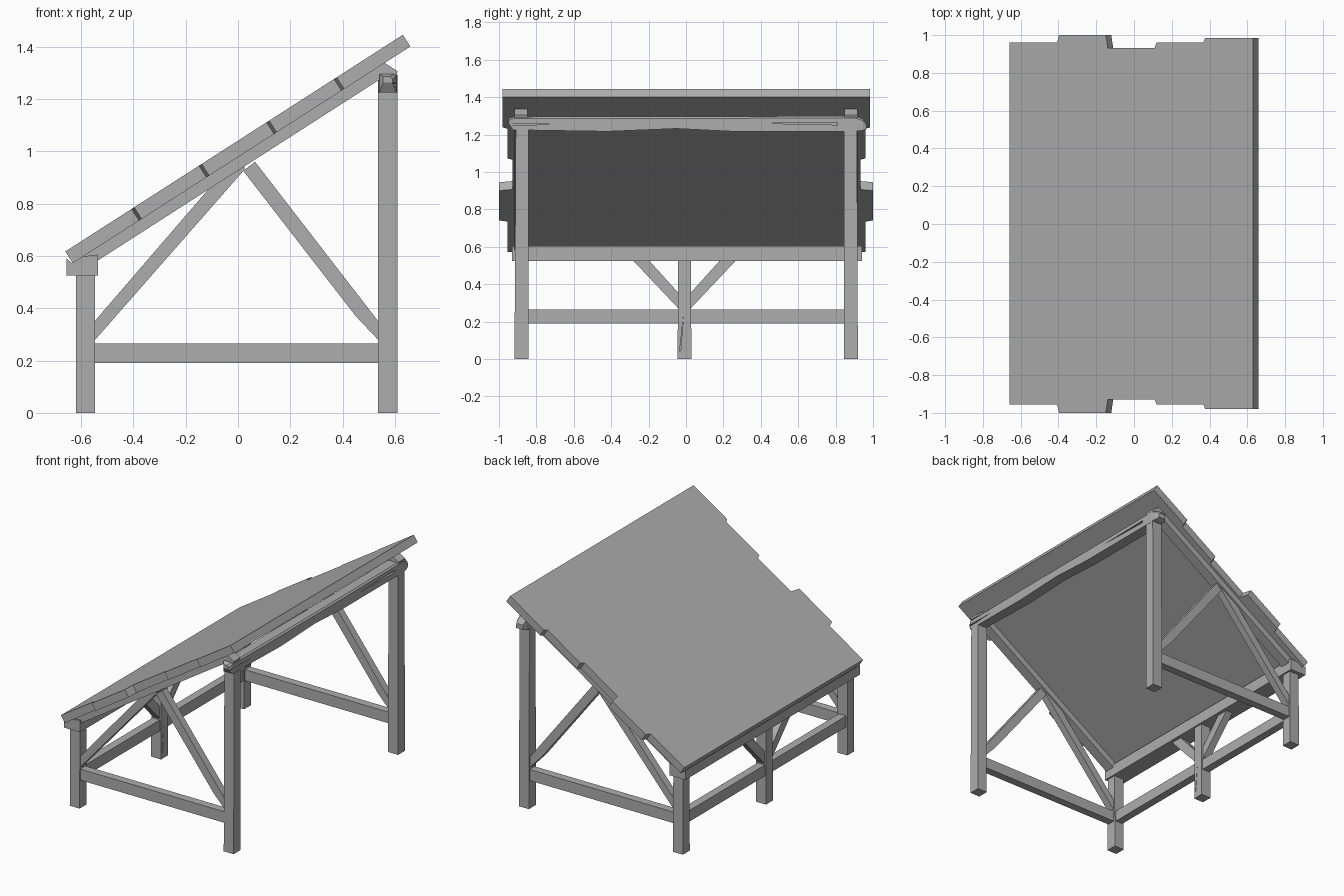
import bpy, bmesh, math
from mathutils import Vector

cube = bpy.data.objects.get("Cube")
if cube:
    bpy.data.objects.remove(cube)

wood = bpy.data.materials.new("grey_wood")
wood.use_nodes = True
GREY = (0.42, 0.42, 0.42, 1)
wood.diffuse_color = GREY
wood.node_tree.nodes["Principled BSDF"].inputs["Base Color"].default_value = GREY


def loft(name, rings):
    """Solid through a list of matching closed rings."""
    bm = bmesh.new()
    loops = [[bm.verts.new(p) for p in ring] for ring in rings]
    n = len(loops[0])
    bm.faces.new(loops[0])
    bm.faces.new(loops[-1])
    for a, b in zip(loops, loops[1:]):
        for i in range(n):
            j = (i + 1) % n
            bm.faces.new((a[i], a[j], b[j], b[i]))
    bmesh.ops.recalc_face_normals(bm, faces=bm.faces)
    mesh = bpy.data.meshes.new(name)
    bm.to_mesh(mesh)
    bm.free()
    mesh.materials.append(wood)
    ob = bpy.data.objects.new(name, mesh)
    bpy.context.collection.objects.link(ob)
    return ob


def side_prism(name, pts, y, depth):
    """x-z outline given thickness along y."""
    return loft(name, [[(x, y + s * depth / 2, z) for x, z in pts] for s in (-1, 1)])


def cross_prism(name, pts, x, depth):
    """y-z outline given thickness along x."""
    return loft(name, [[(x + s * depth / 2, y, z) for y, z in pts] for s in (-1, 1)])


def rect(a0, a1, z0, z1):
    return [(a0, z0), (a1, z0), (a1, z1), (a0, z1)]


def post(name, x, y, top, lean=0.0):
    """Square post, its head slightly narrower in depth."""
    def ring(z, h, dy):
        return [(x - 0.037, y - h + dy, z), (x + 0.037, y - h + dy, z),
                (x + 0.037, y + h + dy, z), (x - 0.037, y + h + dy, z)]
    return loft(name, [ring(0, 0.037, 0), ring(top, 0.034, lean)])


def carve(target, cutter):
    """Cut a weathering crack out of a timber and discard the cutter."""
    mod = target.modifiers.new("crack", "BOOLEAN")
    mod.operation, mod.solver, mod.object = "DIFFERENCE", "EXACT", cutter
    bpy.context.view_layer.update()
    deps = bpy.context.evaluated_depsgraph_get()
    mesh = bpy.data.meshes.new_from_object(target.evaluated_get(deps))
    target.modifiers.clear()
    target.data = mesh
    bpy.data.objects.remove(cutter)


# Roof panel: five boards of uneven length joined in one slab
angle = math.atan2(0.828, 1.29)
up = Vector((math.cos(angle), 0, math.sin(angle)))
normal = Vector((-math.sin(angle), 0, math.cos(angle)))
corner = Vector((-0.66, 0, 0.617))
board = 1.533 / 5
ends = [(-0.955, 0.96), (-1, 1), (-0.928, 0.932), (-0.955, 0.96), (-0.98, 0.985)]
low_edge, high_edge = [], []
for i, (lo, hi) in enumerate(ends):
    for u in (i * board + (0.006 if i else 0), (i + 1) * board - (0.006 if i < 4 else 0)):
        low_edge.append((u, lo))
        high_edge.append((u, hi))
outline = low_edge + high_edge[::-1]
loft("roof_boards", [[corner + up * u + normal * d + Vector((0, y, 0)) for u, y in outline]
                     for d in (0, -0.053)])


def under_roof(x):
    return 0.572 + (x + 0.633) * math.tan(angle)


# Beam along the low edge, its top sloped to the roof
side_prism("low_beam", [(-0.655, 0.525), (-0.535, 0.525), (-0.535, 0.605),
                        (-0.595, 0.598), (-0.635, 0.573), (-0.655, 0.59)], 0.006, 1.87)

# Beam along the high edge: worn ends and a hollowed underside
stations = [(-0.95, 1.262, 1.285, 0.02), (-0.925, 1.225, 1.295, 0.005), (-0.42, 1.217, 1.297, 0),
            (-0.05, 1.232, 1.297, 0), (0.25, 1.217, 1.297, 0), (0.9, 1.217, 1.3, 0),
            (0.945, 1.222, 1.285, 0.004), (0.965, 1.23, 1.262, 0.012)]
high_beam = loft("high_beam", [[(0.535 + c, y, z0), (0.61 - c, y, z0), (0.61 - c, y, z1 - 0.01),
                                (0.6 - c, y, z1), (0.535 + c, y, z1)] for y, z0, z1, c in stations])
for tip, y0, z in ((-0.72, -0.97, 1.255), (0.42, 0.81, 1.26)):
    carve(high_beam, cross_prism("crack_cutter", [(tip, z), (y0, z - 0.008), (y0, z + 0.006)],
                                 0.61, 0.03))

# Posts
for side, y in (("right", -0.88), ("left", 0.882)):
    post("high_post_" + side, 0.572, y, 1.225, 0.004 if y < 0 else -0.002)
    post("low_post_" + side, -0.583, y, 0.53)
middle = post("low_post_middle", -0.583, -0.008, 0.53)
carve(middle, cross_prism("crack_cutter", [(-0.012, 0.25), (-0.034, 0.04), (-0.028, 0.05)],
                          -0.546, 0.02))

# Each gable side: rafter, rail and two braces meeting under the rafter
for side, y in (("right", -0.882), ("left", 0.882)):
    side_prism("rafter_" + side,
               [(-0.6, under_roof(-0.6)), (0.56, under_roof(0.56)), (0.61, 1.306),
                (0.606, 1.292), (0.535, 1.27), (-0.535, 0.583), (-0.6, 0.545)], y, 0.07)
    side_prism("side_rail_" + side, rect(-0.56, 0.55, 0.19, 0.265), y, 0.055)
    side_prism("low_brace_" + side, [(-0.55, 0.275), (0.025, 0.93), (0.025, 0.955),
                                     (-0.1, 0.87), (-0.55, 0.348)], y, 0.05)
    side_prism("high_brace_" + side, [(0.54, 0.275), (0.45, 0.37), (0.02, 0.925),
                                      (0.065, 0.96), (0.54, 0.345)], y, 0.05)

# Long rail along the low side and knee braces on the middle post
cross_prism("low_rail", rect(-0.9, 0.9, 0.19, 0.265), -0.583, 0.055)
for side, s in (("right", -1), ("left", 1)):
    cross_prism("knee_brace_" + side,
                [(-0.008 + s * a, z) for a, z in
                 ((0.02, 0.26), (0.037, 0.275), (0.278, 0.53), (0.192, 0.53), (0.02, 0.34))],
                -0.583, 0.05)
